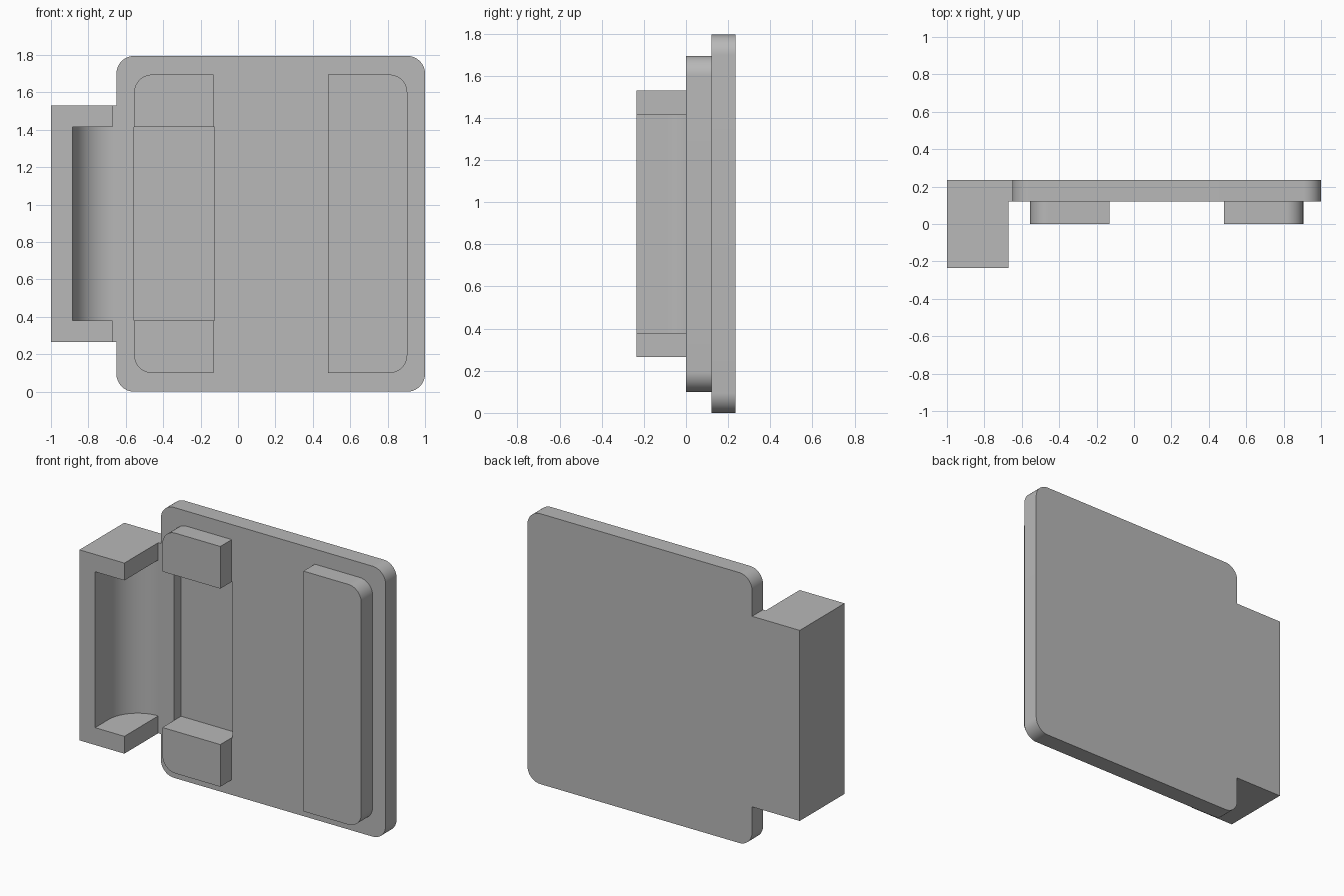
import bpy, bmesh, math

cube = bpy.data.objects.get("Cube")
if cube:
    bpy.data.objects.remove(cube, do_unlink=True)

grey = bpy.data.materials.new("plain grey")
grey.use_nodes = True
GREY = (0.48, 0.48, 0.48, 1)
grey.diffuse_color = GREY
grey.node_tree.nodes["Principled BSDF"].inputs["Base Color"].default_value = GREY

Y_BACK, Y_PLATE = 0.235, 0.12
HEIGHT, TAB_LOW, POCKET_LOW, PAD_LOW = 1.795, 0.265, 0.38, 0.1
TAB_TOP, POCKET_TOP, PAD_TOP = HEIGHT - TAB_LOW, HEIGHT - POCKET_LOW, HEIGHT - PAD_LOW
RADIUS = 0.095


def arc(cx, cy, r, start, end, steps=16):
    """Points on a circular arc, angles in degrees."""
    angles = [math.radians(start + (end - start) * i / steps) for i in range(steps + 1)]
    return [(cx + r * math.cos(a), cy + r * math.sin(a)) for a in angles]


def rounded(x0, x1, z0, z1, corners):
    """Rectangle outline; corners (from lower left, anticlockwise) flagged 1 are rounded."""
    spots = [(x0, z0, 1, 1), (x1, z0, -1, 1), (x1, z1, -1, -1), (x0, z1, 1, -1)]
    points = []
    for i, (x, z, sx, sz) in enumerate(spots):
        if corners[i]:
            start = 180 + 90 * i
            points += arc(x + sx * RADIUS, z + sz * RADIUS, RADIUS, start, start + 90)
        else:
            points.append((x, z))
    return points


def prism(name, outline, low, high, axis="y"):
    """Extrude an outline (xz along y, or xy along z) into a closed solid."""
    bm = bmesh.new()
    place = (lambda p, h: (p[0], h, p[1])) if axis == "y" else (lambda p, h: (p[0], p[1], h))
    face = bm.faces.new([bm.verts.new(place(p, low)) for p in outline])
    top = bmesh.ops.extrude_face_region(bm, geom=[face])
    shift = (0, high - low, 0) if axis == "y" else (0, 0, high - low)
    verts = [g for g in top["geom"] if isinstance(g, bmesh.types.BMVert)]
    bmesh.ops.translate(bm, verts=verts, vec=shift)
    bmesh.ops.recalc_face_normals(bm, faces=bm.faces)
    mesh = bpy.data.meshes.new(name)
    bm.to_mesh(mesh)
    bm.free()
    mesh.materials.append(grey)
    obj = bpy.data.objects.new(name, mesh)
    bpy.context.collection.objects.link(obj)
    return obj


def select(obj):
    bpy.ops.object.select_all(action="DESELECT")
    obj.select_set(True)
    bpy.context.view_layer.objects.active = obj


def combine(obj, other, operation):
    """Apply a boolean and discard the helper solid."""
    mod = obj.modifiers.new("combine", "BOOLEAN")
    mod.object, mod.operation, mod.solver = other, operation, "EXACT"
    select(obj)
    bpy.ops.object.modifier_apply(modifier=mod.name)
    bpy.data.objects.remove(other, do_unlink=True)


# Rounded back plate with the side tab in one outline
outline = rounded(-0.65, 1, 0, HEIGHT, (1, 1, 1, 1))
outline += [(-0.65, TAB_TOP), (-1, TAB_TOP), (-1, TAB_LOW), (-0.65, TAB_LOW)]
body = prism("plate_and_side_housing", outline, Y_PLATE, Y_BACK)

# Side housing with a curved pocket, open to the front and to the plate
housing = prism("housing", rounded(-1, -0.67, TAB_LOW, TAB_TOP, (0, 0, 0, 0)), -0.235, Y_PLATE)
pocket_outline = [(-0.6, -0.4), (-0.6, Y_PLATE)] + arc(-0.67, -0.095, 0.215, 90, 180, 24) + [(-0.885, -0.4)]
pocket = prism("pocket", pocket_outline, POCKET_LOW, POCKET_TOP, "z")
combine(housing, pocket, "DIFFERENCE")
combine(body, housing, "UNION")

# Shallow recess between the two short pads
recess = prism("recess", rounded(-0.555, -0.125, POCKET_LOW, POCKET_TOP, (0, 0, 0, 0)), 0, 0.195)
combine(body, recess, "DIFFERENCE")

# Merge coplanar faces left by the cuts
bm = bmesh.new()
bm.from_mesh(body.data)
bmesh.ops.remove_doubles(bm, verts=bm.verts, dist=0.0001)
bmesh.ops.dissolve_limit(bm, angle_limit=math.radians(0.5), verts=bm.verts, edges=bm.edges)
bm.to_mesh(body.data)
bm.free()

# Raised pads on the front of the plate
pads = [
    prism("lower_short_pad", rounded(-0.555, -0.13, PAD_LOW, POCKET_LOW, (1, 0, 0, 0)), 0, Y_PLATE),
    prism("upper_short_pad", rounded(-0.555, -0.13, POCKET_TOP, PAD_TOP, (0, 0, 0, 1)), 0, Y_PLATE),
    prism("long_pad", rounded(0.48, 0.905, PAD_LOW, PAD_TOP, (0, 1, 1, 0)), 0, Y_PLATE),
]

for obj in [body] + pads:
    select(obj)
    bpy.ops.object.shade_smooth_by_angle(angle=math.radians(30))
